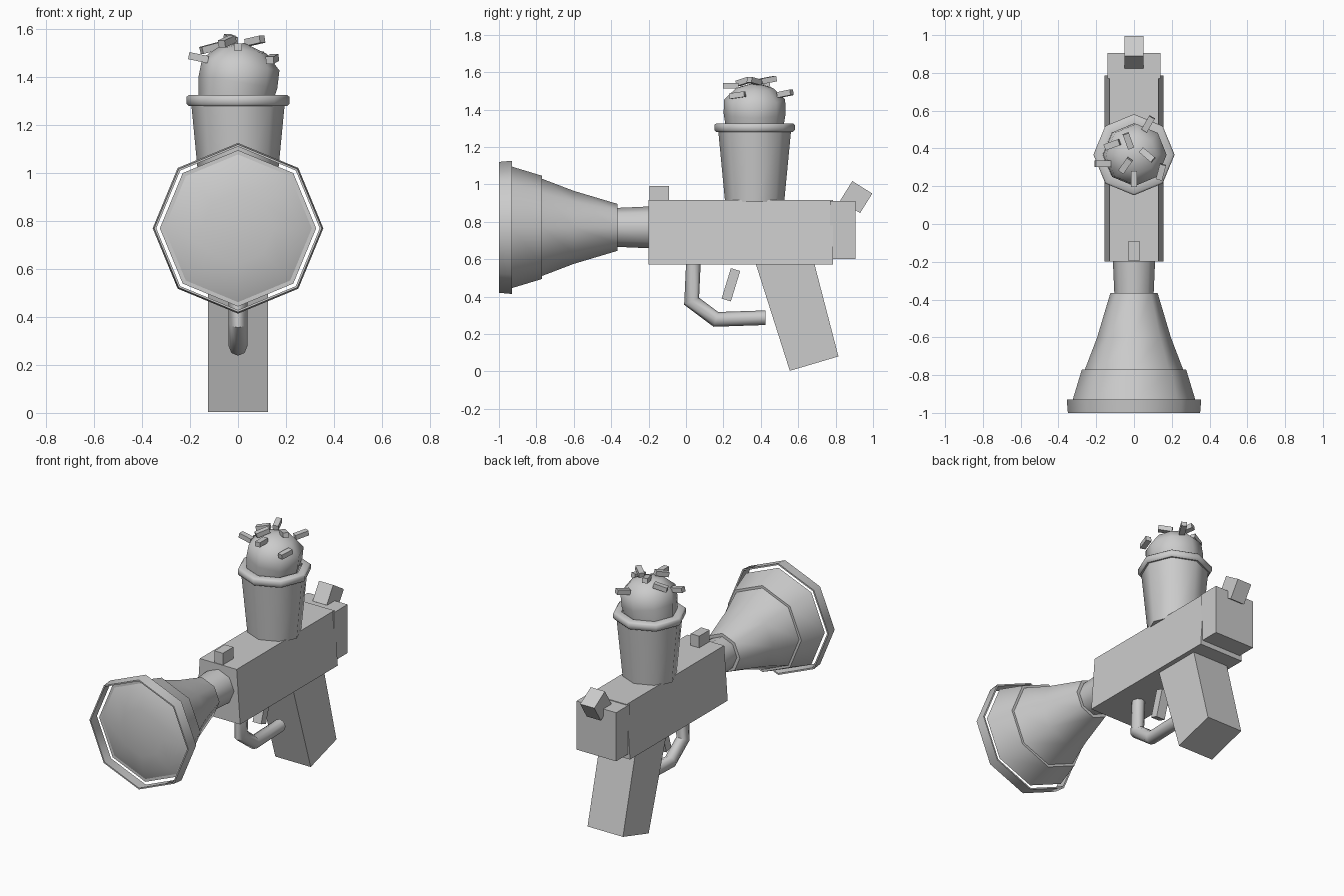
import bpy, bmesh, math
from mathutils import Matrix, Vector

if "Cube" in bpy.data.objects:
    bpy.data.objects.remove(bpy.data.objects["Cube"])

grey = bpy.data.materials.new("plain_grey")
grey.use_nodes = True
grey.diffuse_color = (0.6, 0.6, 0.6, 1)
grey.node_tree.nodes["Principled BSDF"].inputs["Base Color"].default_value = grey.diffuse_color


def finish(name, bm, smooth=None):
    bmesh.ops.recalc_face_normals(bm, faces=bm.faces)
    mesh = bpy.data.meshes.new(name)
    bm.to_mesh(mesh)
    bm.free()
    mesh.materials.append(grey)
    if smooth:
        mesh.shade_smooth()
        mesh.set_sharp_from_angle(angle=math.radians(smooth))
    obj = bpy.data.objects.new(name, mesh)
    bpy.context.collection.objects.link(obj)
    return obj


def box(name, centre, size, rot=(0, 0, 0)):
    bm = bmesh.new()
    bmesh.ops.create_cube(bm, size=1, matrix=Matrix.Diagonal((*size, 1)))
    obj = finish(name, bm)
    obj.location = centre
    obj.rotation_euler = [math.radians(a) for a in rot]
    return obj


def lathe(name, profile, centre, rot=(0, 0, 0), closed=False, smooth=50):
    """Turn (radius, height) points into an eight-sided form."""
    bm = bmesh.new()
    rings = []
    for r, h in profile:
        rings.append([bm.verts.new((r * math.cos(k * math.pi / 4),
                                    r * math.sin(k * math.pi / 4), h)) for k in range(8)])
    pairs = list(zip(rings, rings[1:]))
    if closed:
        pairs.append((rings[-1], rings[0]))
    for a, b in pairs:
        for k in range(8):
            j = (k + 1) % 8
            bm.faces.new((a[k], a[j], b[j], b[k]))
    bmesh.ops.remove_doubles(bm, verts=bm.verts, dist=1e-5)
    obj = finish(name, bm, smooth)
    obj.location = centre
    obj.rotation_euler = [math.radians(a) for a in rot]
    return obj


def prism(name, outline, half_width):
    """Extrude a (y, z) outline across x."""
    bm = bmesh.new()
    face = bm.faces.new([bm.verts.new((-half_width, y, z)) for y, z in outline])
    ext = bmesh.ops.extrude_face_region(bm, geom=[face])["geom"]
    bmesh.ops.translate(bm, vec=(2 * half_width, 0, 0),
                        verts=[v for v in ext if isinstance(v, bmesh.types.BMVert)])
    return finish(name, bm)


# Main body, narrower at the top
body = box("body", (0, 0.293, 0.743), (0.31, 0.985, 0.345))
for v in body.data.vertices:
    if v.co.z > 0:
        v.co.x *= 0.84

# Rear block, hammer and front sight
box("rear_block", (0, 0.837, 0.756), (0.28, 0.136, 0.31))
box("hammer", (0, 0.91, 0.932), (0.1, 0.126, 0.123), (-32, 0, 0))
box("front_sight", (0, -0.143, 0.95), (0.06, 0.105, 0.08))

# Grip and trigger
prism("grip", [(0.365, 0.6), (0.68, 0.6), (0.815, 0.08), (0.555, 0.003)], 0.125)
box("trigger", (0, 0.24, 0.463), (0.06, 0.052, 0.17), (-17, 0, 0))

# Trigger guard: octagonal tube swept along a bent path
path = [Vector((0, y, z)) for y, z in
        [(0.04, 0.59), (0.03, 0.375), (0.16, 0.278), (0.425, 0.287)]]
bm = bmesh.new()
rings = []
for i, p in enumerate(path):
    d_in = (p - path[max(i - 1, 0)]).normalized()
    d_out = (path[min(i + 1, len(path) - 1)] - p).normalized()
    t = (d_in + d_out).normalized()
    n = Vector((0, -t.z, t.y))
    mitre = 1 / max(t.dot(d_out), t.dot(d_in))
    rings.append([bm.verts.new(p + 0.039 * (Vector((math.cos(a), 0, 0)) + n * math.sin(a) * mitre))
                  for a in (k * math.pi / 4 for k in range(8))])
for a, b in zip(rings, rings[1:]):
    for k in range(8):
        j = (k + 1) % 8
        bm.faces.new((a[k], a[j], b[j], b[k]))
bm.faces.new(rings[0])
bm.faces.new(rings[-1])
finish("trigger_guard", bm, 50)

# Horn: neck, flared bell with domed front, and thin separate rim
axis = (0, 0, 0.77)
forward = (90, 0, 0)
lathe("horn_neck", [(0, 0.19), (0.112, 0.19), (0.104, 0.37), (0, 0.37)], axis, forward)
lathe("horn_bell", [(0, 0.365), (0.125, 0.365), (0.195, 0.6), (0.26, 0.77), (0.276, 0.77),
                    (0.326, 0.935), (0.308, 0.935)], axis, forward)
lathe("horn_front", [(0.31, 0.933), (0.26, 0.955), (0.15, 0.976), (0, 0.984)], axis, forward)
lathe("horn_rim", [(0.356, 0.93), (0.35, 1.0), (0.341, 1.0), (0.346, 0.93)], axis, forward, closed=True)

# Cup with rim
cup_y = 0.367
lathe("cup", [(0, 0.905), (0.158, 0.905), (0.195, 1.29), (0, 1.3)], (0, cup_y, 0))
lathe("cup_rim", [(0.18, 1.282), (0.205, 1.28), (0.215, 1.29), (0.215, 1.318),
                  (0.205, 1.326), (0.165, 1.326)], (0, cup_y, 0), closed=True)

# Scoop, leaning slightly sideways
lathe("scoop", [(0, -0.1), (0.15, -0.1), (0.166, 0), (0.163, 0.075), (0.1, 0.135), (0, 0.165)],
      (0, cup_y, 1.38), (0, 9, 0), smooth=70)

# Sprinkles: x, y, z, pitch, yaw
sprinkles = [(-0.165, 0.32, 1.482, 12, 0), (-0.115, 0.42, 1.522, -14, 20),
             (-0.03, 0.44, 1.558, 10, -70), (0.075, 0.53, 1.485, -10, 60),
             (0.07, 0.365, 1.552, -10, -40), (-0.045, 0.31, 1.55, -15, 55),
             (0, 0.238, 1.527, 0, 90), (0.143, 0.275, 1.477, -8, 75)]
for x, y, z, pitch, yaw in sprinkles:
    box("sprinkle", (x, y, z), (0.083, 0.034, 0.03), (0, pitch, yaw))
